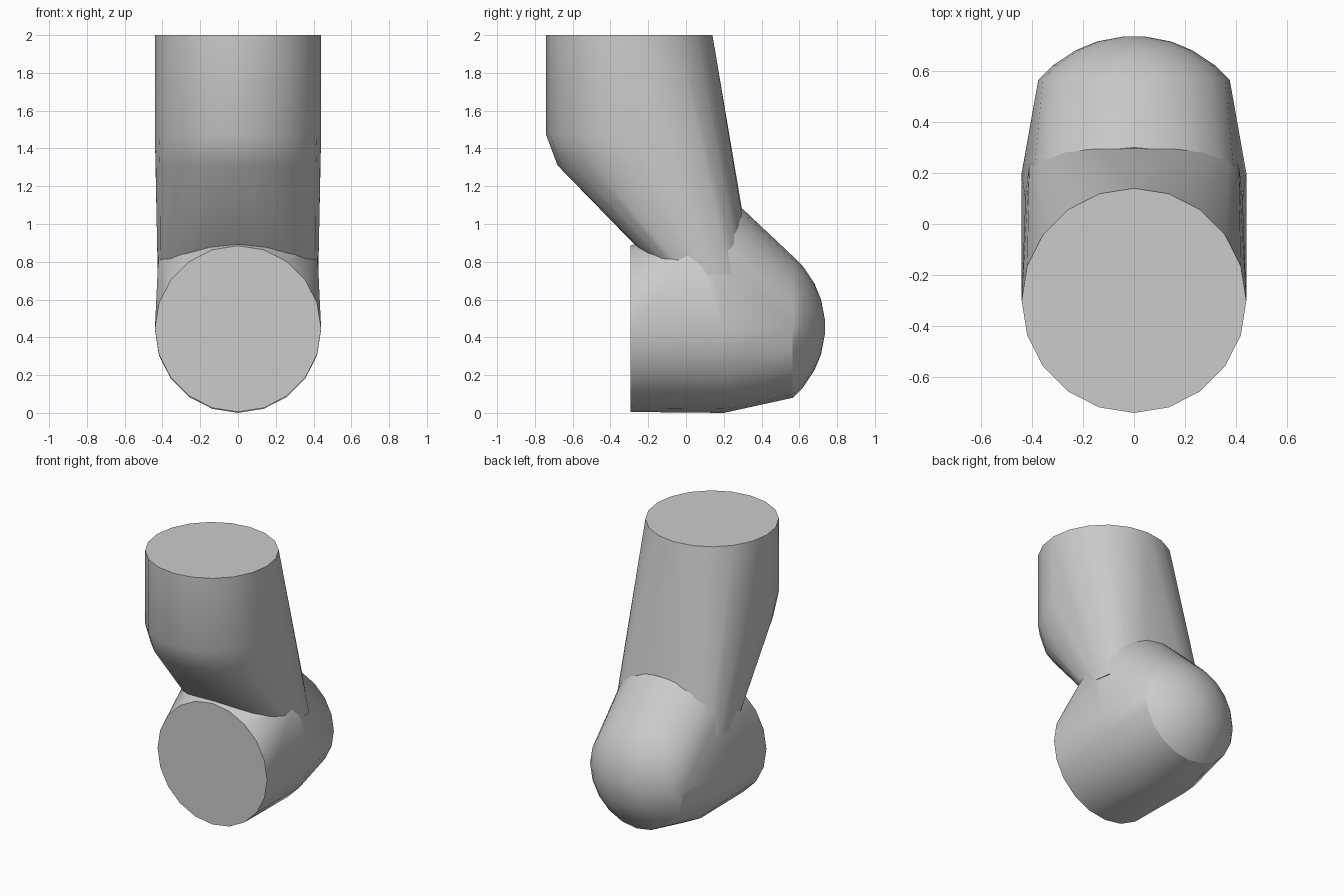
import bpy, bmesh
from math import sin, cos, pi, radians

if "Cube" in bpy.data.objects:
    bpy.data.objects.remove(bpy.data.objects["Cube"], do_unlink=True)

grey = bpy.data.materials.new("plain grey")
grey.use_nodes = True
colour = (0.6, 0.6, 0.6, 1)
grey.diffuse_color = colour
grey.node_tree.nodes["Principled BSDF"].inputs["Base Color"].default_value = colour

SIDES = 20


def ring(y, z, rx, ry=0, rz=0, power=2):
    """Rounded section across x; (ry, rz) is its second half axis."""
    points = []
    for i in range(SIDES):
        a = 2 * pi * i / SIDES
        c, s = [abs(v) ** (2 / power) * (1 if v > 0 else -1) for v in (cos(a), sin(a))]
        points.append((rx * c, y + ry * s, z + rz * s))
    return points


def hull(name, rings):
    """Wrap the sections in one convex solid."""
    bm = bmesh.new()
    for section in rings:
        for p in section:
            bm.verts.new(p)
    bmesh.ops.convex_hull(bm, input=bm.verts[:])
    loose = [v for v in bm.verts if not v.link_faces]
    bmesh.ops.delete(bm, geom=loose, context='VERTS')
    bmesh.ops.dissolve_limit(bm, angle_limit=radians(0.5), verts=bm.verts[:], edges=bm.edges[:])
    bmesh.ops.recalc_face_normals(bm, faces=bm.faces[:])
    mesh = bpy.data.meshes.new(name)
    bm.to_mesh(mesh)
    bm.free()
    mesh.materials.append(grey)
    obj = bpy.data.objects.new(name, mesh)
    bpy.context.collection.objects.link(obj)
    bpy.ops.object.select_all(action='DESELECT')
    obj.select_set(True)
    bpy.context.view_layer.objects.active = obj
    bpy.ops.object.shade_smooth_by_angle(angle=radians(32))


# Upper pipe: upright cylinder sloping back into the bend
hull("upper_pipe", [
    ring(-0.30, 2.0, 0.44, ry=0.44),
    ring(-0.30, 1.47, 0.44, ry=0.44),
    ring(-0.24, 1.31, 0.435, ry=0.44),
    ring(0.12, 0.73, 0.425, ry=0.235, power=3),
])

# Lower pipe: open-ended front, tilted shoulder and domed back
hull("lower_pipe", [
    ring(-0.295, 0.445, 0.44, rz=0.44),
    ring(0.20, 0.44, 0.44, rz=0.44),
    ring(0.05, 0.87, 0.42, ry=0.25, rz=0.21),
] + [ring(y, 0.455, r, rz=r) for y, r in
     ((0.565, 0.375), (0.62, 0.32), (0.68, 0.23), (0.715, 0.145), (0.735, 0.04))])
